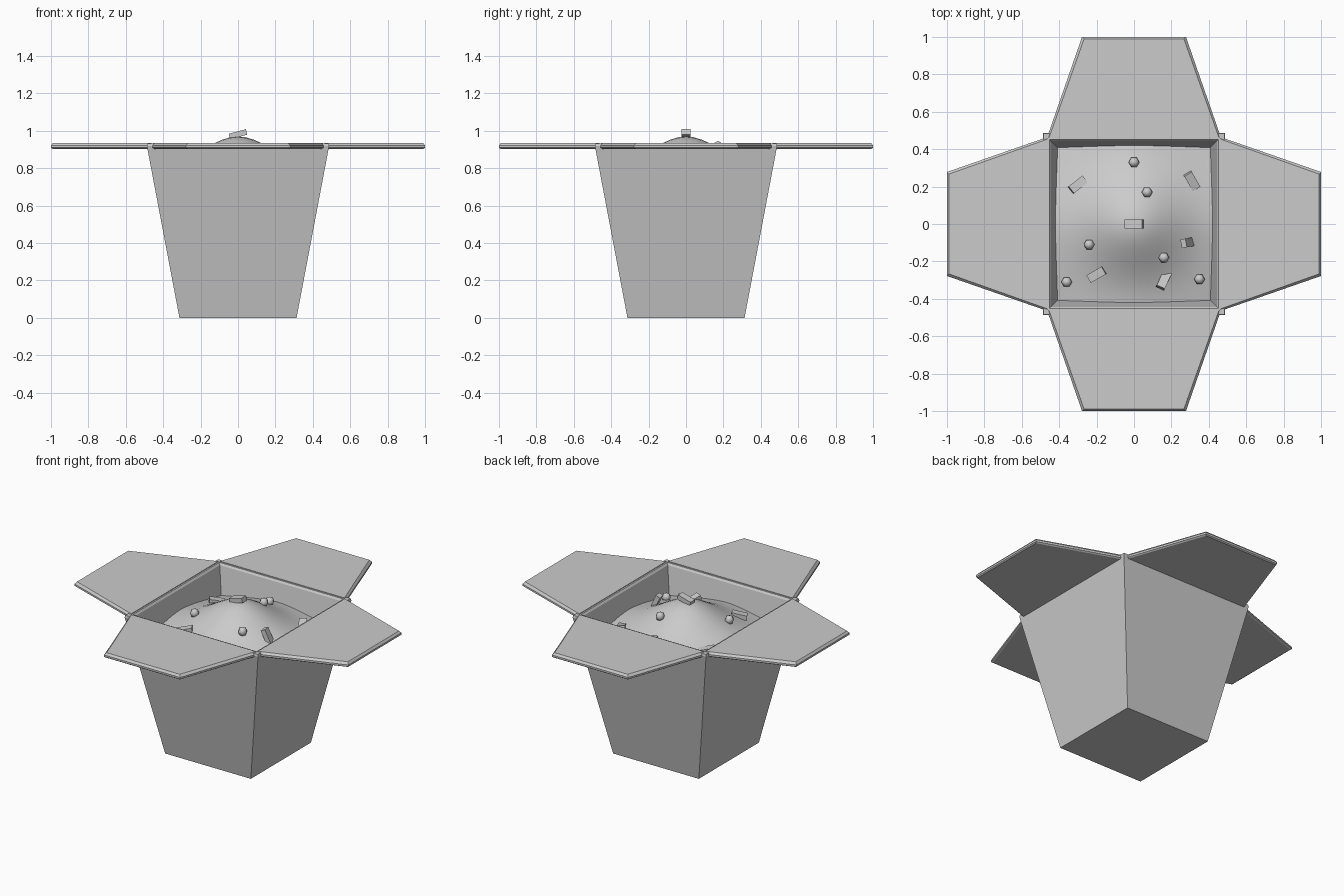
import bpy, bmesh
from math import exp, hypot, radians, pi
from mathutils import Matrix, Vector

cube = bpy.data.objects.get("Cube")
if cube:
    bpy.data.objects.remove(cube, do_unlink=True)

grey = bpy.data.materials.new("plain grey")
grey.use_nodes = True
grey.diffuse_color = (0.6, 0.6, 0.6, 1)
grey.node_tree.nodes["Principled BSDF"].inputs["Base Color"].default_value = (0.6, 0.6, 0.6, 1)


def finish(name, bm, angle=30):
    bmesh.ops.recalc_face_normals(bm, faces=bm.faces)
    mesh = bpy.data.meshes.new(name)
    bm.to_mesh(mesh)
    bm.free()
    mesh.materials.append(grey)
    obj = bpy.data.objects.new(name, mesh)
    bpy.context.collection.objects.link(obj)
    bpy.ops.object.select_all(action='DESELECT')
    obj.select_set(True)
    bpy.context.view_layer.objects.active = obj
    bpy.ops.object.shade_smooth_by_angle(angle=radians(angle))
    return obj


def loft(bm, rings):
    loops = [[bm.verts.new(p) for p in ring] for ring in rings]
    for a, b in zip(loops, loops[1:]):
        for i in range(len(a)):
            j = (i + 1) % len(a)
            bm.faces.new((a[i], a[j], b[j], b[i]))
    bm.faces.new(loops[0])
    bm.faces.new(loops[-1])


def square(half, z):
    return [(sx * half, sy * half, z) for sx, sy in ((-1, -1), (1, -1), (1, 1), (-1, 1))]


# Tapered carton with a rounded rim and inner walls
bm = bmesh.new()
loft(bm, [square(h, z) for h, z in (
    (0.313, 0), (0.487, 0.918), (0.484, 0.932), (0.452, 0.932), (0.443, 0.92), (0.40, 0.70))])
finish("carton", bm, 20)


# Four open flaps with bevelled edges
def flap_ring(inset, z):
    return [(-0.465 + inset, -0.462, z), (-0.278 + inset, -1 + inset, z),
            (0.278 - inset, -1 + inset, z), (0.465 - inset, -0.462, z)]


for i, side in enumerate(("front", "left", "back", "right")):
    bm = bmesh.new()
    loft(bm, [flap_ring(d, z) for d, z in ((0.008, 0.904), (0, 0.91), (0, 0.922), (0.011, 0.936))])
    bm.transform(Matrix.Rotation(i * pi / 2, 4, 'Z'))
    finish(side + "_flap", bm, 20)


# Heaped filling
def heap(x, y):
    return 0.785 + 0.185 * exp(-(x * x + y * y) / 0.073) - 0.05 * (abs(x * y) / 0.18) ** 1.5


bm = bmesh.new()
bmesh.ops.create_grid(bm, x_segments=20, y_segments=20, size=0.424)
for v in bm.verts:
    v.co.z = heap(v.co.x, v.co.y)
finish("filling_heap", bm, 60)

# Round crumbs on the heap
for x, y in ((0, 0.33), (0.07, 0.17), (-0.24, -0.11), (0.16, -0.18), (-0.36, -0.31), (0.35, -0.295)):
    bm = bmesh.new()
    bmesh.ops.create_uvsphere(bm, u_segments=6, v_segments=4, radius=0.029)
    bm.transform(Matrix.Translation((x, y, heap(x, y) + 0.016)) @ Matrix.Rotation(pi / 6, 4, 'Z'))
    finish("round_crumb", bm, 70)

# Blocky chips: position, turn, tilt, lift
for x, y, turn, tilt, lift in (
        (-0.3, 0.21, 38, 10, 0.005), (0.31, 0.23, -60, 15, 0.01), (0, 0, 0, -15, 0.012),
        (0.285, -0.1, 10, 65, 0.02), (-0.2, -0.27, 30, -12, 0.012), (0.16, -0.3, 65, 20, 0.005)):
    bm = bmesh.new()
    bmesh.ops.create_cube(bm, size=1)
    bm.transform(Matrix.Translation((x, y, heap(x, y) + lift))
                 @ Matrix.Rotation(radians(turn), 4, 'Z') @ Matrix.Rotation(radians(tilt), 4, 'Y')
                 @ Matrix.Diagonal(Vector((0.095, 0.047, 0.03, 1))))
    finish("chip", bm)
